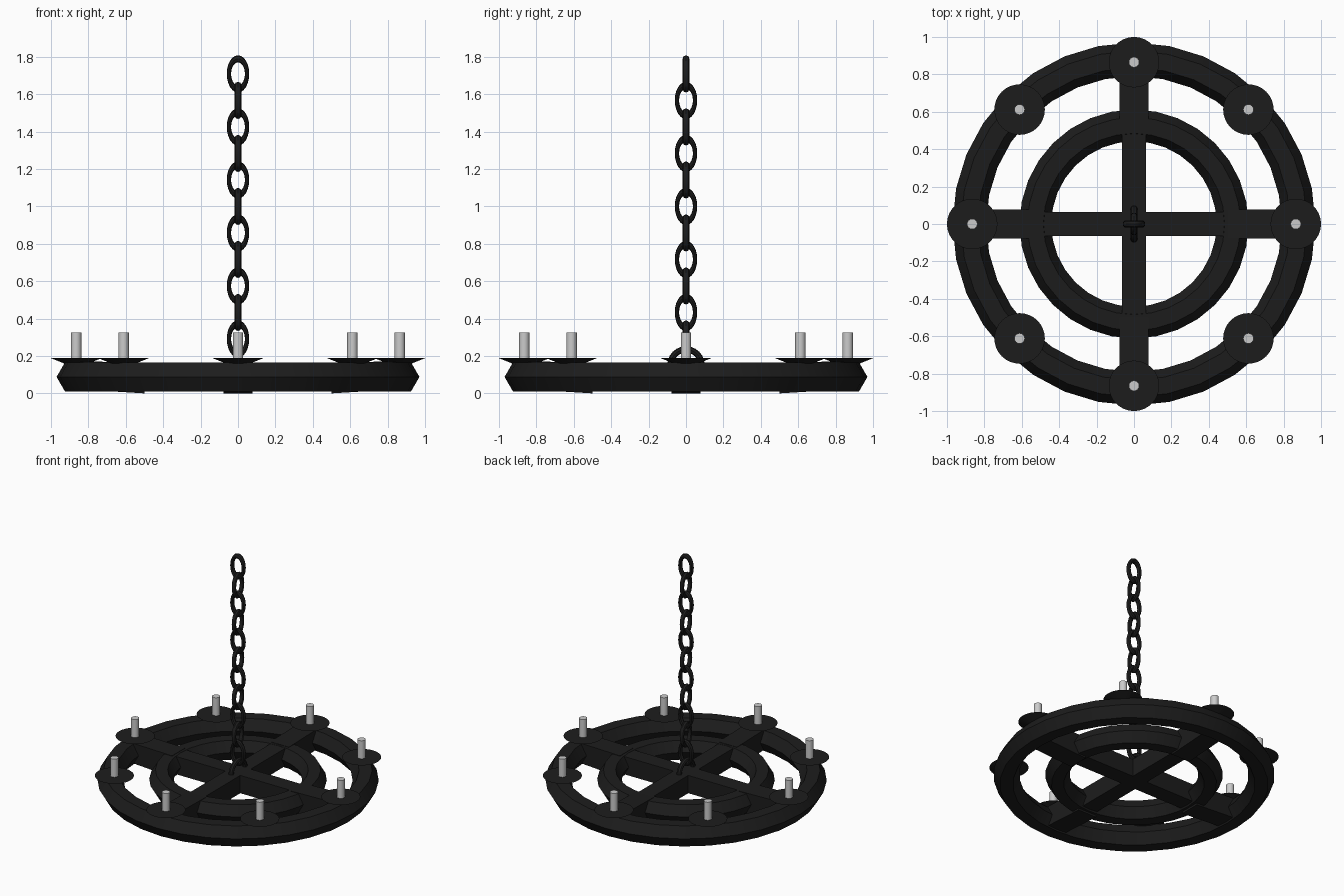
import bpy, math
from mathutils import Matrix

if "Cube" in bpy.data.objects:
    bpy.data.objects.remove(bpy.data.objects["Cube"])

iron = bpy.data.materials.new("black_iron")
iron.diffuse_color = (0.012, 0.012, 0.012, 1)
iron.use_nodes = True
iron.node_tree.nodes["Principled BSDF"].inputs["Base Color"].default_value = iron.diffuse_color


def finish(name, mat=iron, smooth=True):
    ob = bpy.context.object
    ob.name = name
    if mat:
        ob.data.materials.append(mat)
    if smooth:
        bpy.ops.object.shade_smooth_by_angle(angle=math.radians(35))
    return ob


# Concentric hexagonal-section rings
for name, major, minor in (("outer_ring", 0.88, 0.09), ("inner_ring", 0.527, 0.085)):
    bpy.ops.mesh.primitive_torus_add(major_radius=major, minor_radius=minor,
                                     major_segments=32, minor_segments=6,
                                     location=(0, 0, 0.088))
    finish(name)

# Crossed bars inside the inner ring
for name, size in (("cross_bar_x", (1.1, 0.126, 0.135)), ("cross_bar_y", (0.126, 1.1, 0.135))):
    bpy.ops.mesh.primitive_cube_add(size=1, location=(0, 0, 0.0925))
    ob = finish(name, smooth=False)
    ob.data.transform(Matrix.Diagonal((*size, 1)))


# Slightly tilted arms joining the two rings
def arm(i):
    prof = [(0.50, 0.0), (0.86, 0.022), (0.86, 0.172), (0.50, 0.164)]
    w = 0.078
    verts = [(x, s * w, z) for s in (-1, 1) for x, z in prof]
    faces = [(0, 1, 2, 3), (7, 6, 5, 4)]
    faces += [(j, j + 4, (j + 1) % 4 + 4, (j + 1) % 4) for j in range(4)]
    me = bpy.data.meshes.new("ring_arm")
    me.from_pydata(verts, [], faces)
    me.transform(Matrix.Rotation(i * math.pi / 2, 4, 'Z'))
    me.materials.append(iron)
    bpy.context.collection.objects.link(bpy.data.objects.new(f"ring_arm_{i + 1}", me))


for i in range(4):
    arm(i)

# Drip dishes and candles
for i in range(8):
    a = i * math.pi / 4
    x, y = 0.865 * math.cos(a), 0.865 * math.sin(a)
    bpy.ops.mesh.primitive_cone_add(vertices=32, radius1=0.06, radius2=0.135,
                                    depth=0.03, location=(x, y, 0.173))
    finish(f"drip_dish_{i + 1}", smooth=False)
    bpy.ops.mesh.primitive_cylinder_add(vertices=16, radius=0.028, depth=0.145,
                                        location=(x, y, 0.2525))
    finish(f"candle_{i + 1}", None)


# Chain links, alternating by a quarter turn
def link(name, z, turn, major, minor, scale):
    bpy.ops.mesh.primitive_torus_add(major_radius=major, minor_radius=minor,
                                     major_segments=24, minor_segments=8)
    ob = finish(name)
    ob.data.transform(Matrix.Translation((0, 0, z))
                      @ Matrix.Rotation(turn, 4, 'Z')
                      @ Matrix.Diagonal((1, scale[0], scale[1], 1))
                      @ Matrix.Rotation(math.pi / 2, 4, 'X'))


for i in range(11):
    link(f"chain_link_{i + 1}", 1.708 - i * 0.1417, (i % 2) * math.pi / 2,
         0.0485, 0.0115, (1.6, 1.66))

# Anchor loop set into the cross
link("anchor_loop", 0.152, math.pi / 2, 0.083, 0.017, (1.1, 1.0))
